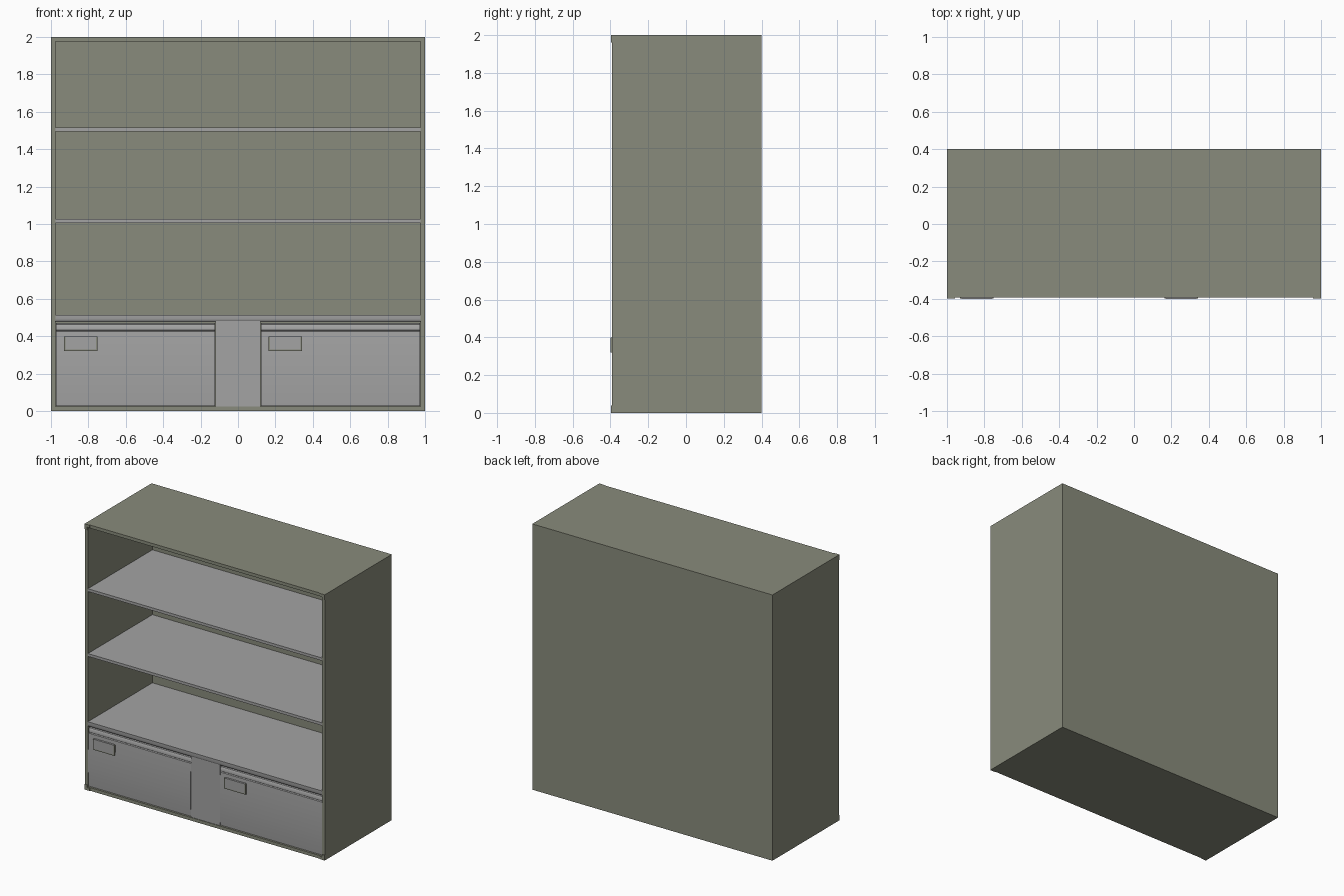
import bpy, bmesh

if "Cube" in bpy.data.objects:
    bpy.data.objects.remove(bpy.data.objects["Cube"])


def material(name, rgb):
    m = bpy.data.materials.new(name)
    m.diffuse_color = (*rgb, 1)
    m.use_nodes = True
    m.node_tree.nodes["Principled BSDF"].inputs["Base Color"].default_value = m.diffuse_color
    return m


olive = material("olive paint", (0.25, 0.26, 0.20))
grey = material("grey metal", (0.37, 0.37, 0.37))


def finish(name, bm, mat):
    bmesh.ops.recalc_face_normals(bm, faces=bm.faces[:])
    me = bpy.data.meshes.new(name)
    bm.to_mesh(me)
    bm.free()
    me.materials.append(mat)
    ob = bpy.data.objects.new(name, me)
    bpy.context.collection.objects.link(ob)
    return ob


def box(name, x0, x1, y0, y1, z0, z1, mat):
    bm = bmesh.new()
    bmesh.ops.create_cube(bm, size=1)
    for v in bm.verts:
        v.co.x = x1 if v.co.x > 0 else x0
        v.co.y = y1 if v.co.y > 0 else y0
        v.co.z = z1 if v.co.z > 0 else z0
    return finish(name, bm, mat)


def extrude_x(name, profile, x0, x1, mat):
    bm = bmesh.new()
    f = bm.faces.new([bm.verts.new((x0, y, z)) for y, z in profile])
    ext = bmesh.ops.extrude_face_region(bm, geom=[f])
    for g in ext["geom"]:
        if isinstance(g, bmesh.types.BMVert):
            g.co.x = x1
    ob = finish(name, bm, mat)
    bpy.ops.object.select_all(action='DESELECT')
    ob.select_set(True)
    bpy.context.view_layer.objects.active = ob
    bpy.ops.object.shade_smooth_by_angle(angle=0.6)
    return ob


T = 0.024        # case wall thickness
F = -0.392       # case front plane

# Case: one box with its front inset and pushed inward
case = box("case", -1, 1, F, 0.4, 0, 2, olive)
bm = bmesh.new()
bm.from_mesh(case.data)
front = min(bm.faces, key=lambda f: f.calc_center_median().y)
bmesh.ops.inset_region(bm, faces=[front], thickness=T, use_even_offset=True)
ext = bmesh.ops.extrude_face_region(bm, geom=[front])
for g in ext["geom"]:
    if isinstance(g, bmesh.types.BMVert):
        g.co.y = 0.376
if front.is_valid:
    bmesh.ops.delete(bm, geom=[front], context='FACES_ONLY')
bmesh.ops.recalc_face_normals(bm, faces=bm.faces[:])
bm.to_mesh(case.data)
bm.free()

# Small corner brackets on the front frame
for sx in (-1, 1):
    for z, d in ((0, 1), (2, -1)):
        za, zb = sorted((z, z + d * 0.04))
        xa, xb = sorted((sx, sx * 0.978))
        box("corner_bracket_upright", xa, xb, -0.397, F, za, zb, olive)
        xa, xb = sorted((sx * 0.978, sx * 0.957))
        za, zb = sorted((z, z + d * 0.02))
        box("corner_bracket_foot", xa, xb, -0.397, F, za, zb, olive)

# Shelves
for z in (1.515, 1.027):
    box("shelf", -0.976, 0.976, -0.391, 0.376, z - 0.021, z, grey)

# Counter above the drawers, with a rounded lower front edge
extrude_x("drawer_counter",
          [(-0.391, 0.514), (-0.391, 0.492), (-0.388, 0.482), (-0.38, 0.475),
           (0.376, 0.475), (0.376, 0.514)], -0.976, 0.976, grey)

# Centre post between drawers
box("centre_post", -0.12, 0.12, -0.388, 0.376, T, 0.485, grey)

# Drawer fronts: gently curved panel with grooved lip, plus handles
profile = [(-0.384, 0.028), (-0.389, 0.10), (-0.391, 0.18), (-0.391, 0.27),
           (-0.388, 0.36), (-0.384, 0.426), (-0.376, 0.430),
           (-0.382, 0.434), (-0.382, 0.455), (-0.376, 0.464), (-0.36, 0.47),
           (0.35, 0.47), (0.35, 0.028)]
for x0, x1, h0, h1 in ((-0.974, -0.122, -0.93, -0.75), (0.122, 0.974, 0.162, 0.343)):
    extrude_x("drawer", profile, x0, x1, grey)
    box("handle_plate", h0 + 0.008, h1 - 0.008, -0.4, -0.383, 0.328, 0.4, grey)
    for a, b in ((h0, h0 + 0.008), (h1 - 0.008, h1)):
        box("handle_side_trim", a, b, -0.399, -0.383, 0.32, 0.398, olive)
    box("handle_bottom_trim", h0 + 0.008, h1 - 0.008, -0.399, -0.383, 0.32, 0.328, olive)
